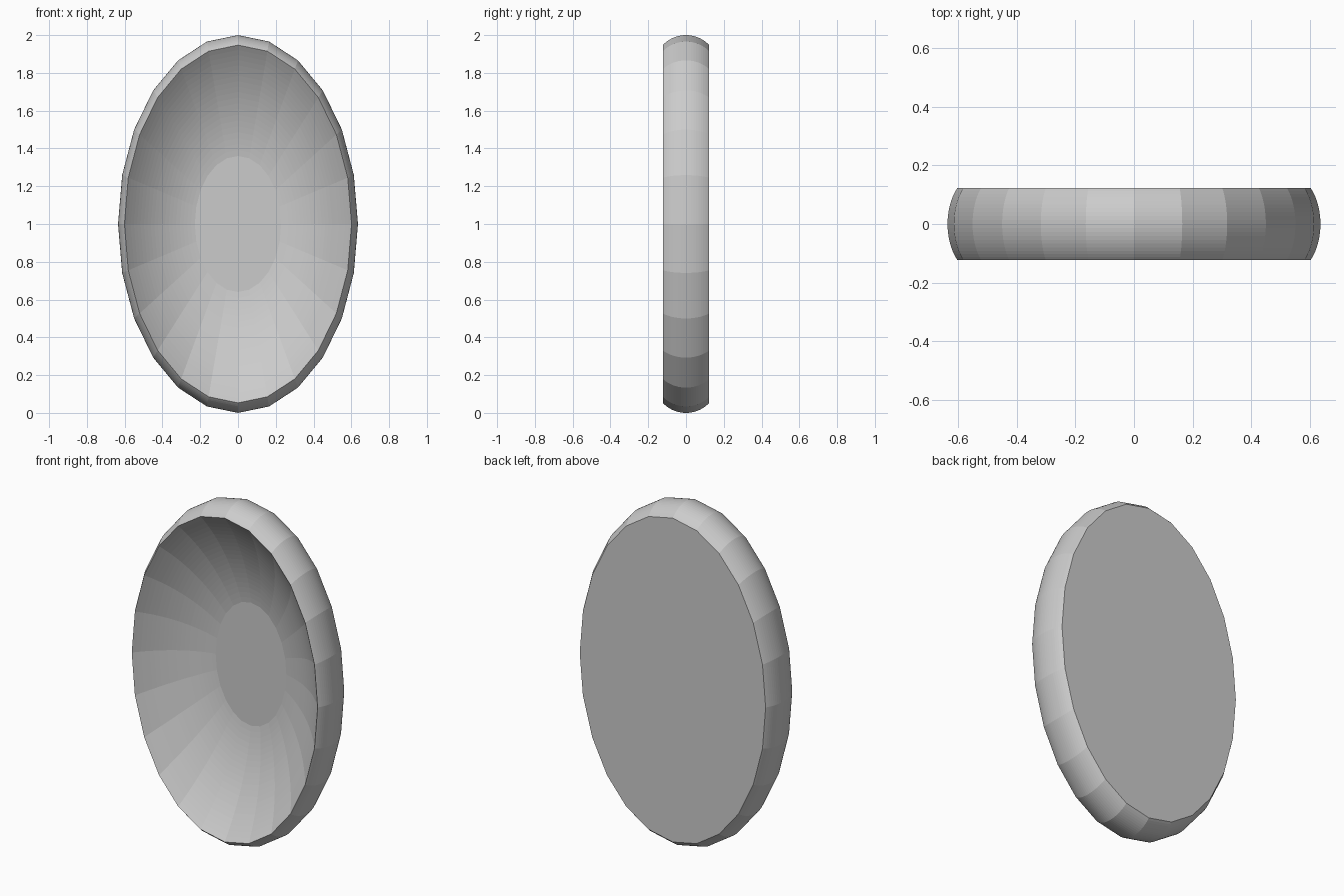
import bpy, bmesh, math

if "Cube" in bpy.data.objects:
    bpy.data.objects.remove(bpy.data.objects["Cube"])

SIDES = 24            # low-poly oval
A, B = 0.635, 1.0     # half width, half height
H = 0.123             # half thickness
RIM = 0.947           # scale of the flat edges of the band
DISC, DISC_Y = 0.36, 0.12


def arc(p, q, bulge, n):
    """Circular arc from p to q; bulge is the angle turned, in radians."""
    dx, dy = q[0] - p[0], q[1] - p[1]
    chord = math.hypot(dx, dy)
    radius = chord / (2 * math.sin(bulge / 2))
    base = math.atan2(dy, dx)
    pts = []
    for i in range(n + 1):
        t = bulge * i / n
        length = 2 * radius * math.sin(t / 2)
        ang = base - bulge / 2 + t / 2
        pts.append((p[0] + length * math.cos(ang), p[1] + length * math.sin(ang)))
    return pts


# profile (scale, y): rounded outer band, then the hollow bowl
sag = 1 - RIM
band = arc((RIM, -H), (RIM, H), 4 * math.atan(sag / H), 20)
bowl = arc((DISC, DISC_Y), (RIM, -H), -math.radians(29), 20)
profile = band[::-1] + bowl[::-1][1:]

bm = bmesh.new()
rings = []
for s, y in profile:
    ring = []
    for k in range(SIDES):
        t = 2 * math.pi * k / SIDES
        ring.append(bm.verts.new((A * s * math.sin(t), y, 1 + B * s * math.cos(t))))
    rings.append(ring)

# walls
for r0, r1 in zip(rings, rings[1:]):
    for k in range(SIDES):
        j = (k + 1) % SIDES
        bm.faces.new((r0[k], r0[j], r1[j], r1[k]))

# flat back and flat bowl bottom
bm.faces.new(rings[0])
bm.faces.new(rings[-1])
bmesh.ops.recalc_face_normals(bm, faces=bm.faces)

mesh = bpy.data.meshes.new("oval_dish")
bm.to_mesh(mesh)
bm.free()
dish = bpy.data.objects.new("oval_dish", mesh)
bpy.context.collection.objects.link(dish)
